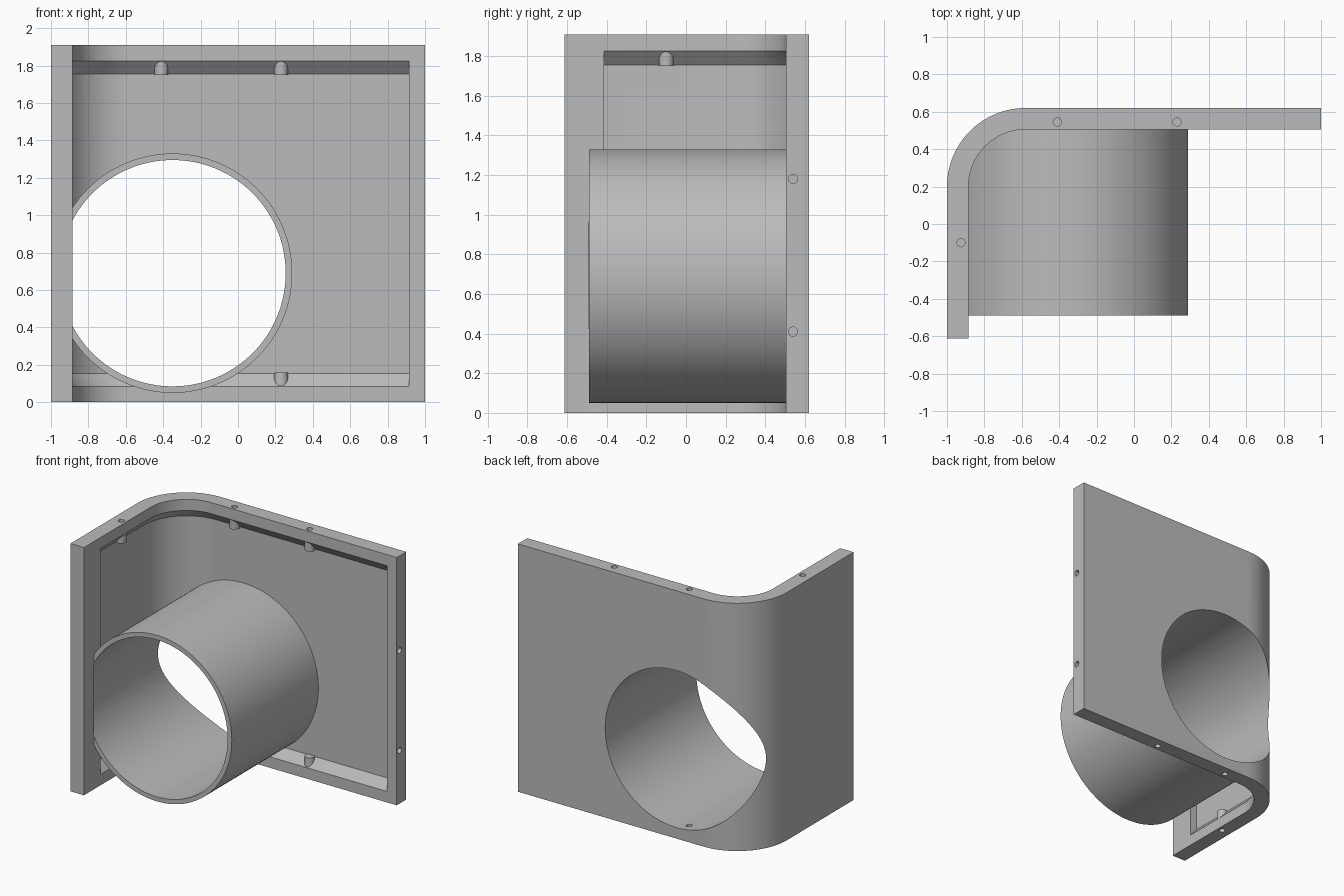
import bpy, bmesh, math
from mathutils import Matrix, Vector

if "Cube" in bpy.data.objects:
    bpy.data.objects.remove(bpy.data.objects["Cube"])

grey = bpy.data.materials.new("light_grey")
grey.use_nodes = True
COLOUR = (0.5, 0.5, 0.5, 1)
grey.diffuse_color = COLOUR
grey.node_tree.nodes["Principled BSDF"].inputs["Base Color"].default_value = COLOUR

HEIGHT = 1.91
FACE_X, FACE_Y, RADIUS = -0.885, 0.505, 0.305   # inner faces and inner corner radius
THICK = 0.115
AXIS = 0.04                                     # depth of the screw holes in the wall


def finish(bm, name):
    bmesh.ops.recalc_face_normals(bm, faces=bm.faces)
    mesh = bpy.data.meshes.new(name)
    bm.to_mesh(mesh)
    bm.free()
    mesh.materials.append(grey)
    obj = bpy.data.objects.new(name, mesh)
    bpy.context.collection.objects.link(obj)
    return obj


def sweep(name, section, start_y, end_x, steps=32):
    """Sweep a (depth, z) section along the inner face of the bent wall."""
    cx, cy = FACE_X + RADIUS, FACE_Y - RADIUS
    path = [(Vector((FACE_X, start_y, 0)), Vector((-1, 0, 0)))]
    for i in range(steps + 1):
        a = math.pi - math.pi / 2 * i / steps
        n = Vector((math.cos(a), math.sin(a), 0))
        path.append((Vector((cx, cy, 0)) + n * RADIUS, n))
    path.append((Vector((end_x, FACE_Y, 0)), Vector((0, 1, 0))))
    bm = bmesh.new()
    rings = [[bm.verts.new(p + n * t + Vector((0, 0, z))) for t, z in section]
             for p, n in path]
    k = len(section)
    for a, b in zip(rings, rings[1:]):
        for j in range(k):
            bm.faces.new((a[j], a[(j + 1) % k], b[(j + 1) % k], b[j]))
    bm.faces.new(rings[0])
    bm.faces.new(rings[-1])
    return finish(bm, name)


def rod(name, start, end, r1, r2=None, sides=24):
    """Cylinder or cone between two points."""
    start, end = Vector(start), Vector(end)
    d = end - start
    turn = d.to_track_quat('Z', 'Y').to_matrix().to_4x4()
    bm = bmesh.new()
    bmesh.ops.create_cone(bm, cap_ends=True, segments=sides, radius1=r1,
                          radius2=r1 if r2 is None else r2, depth=d.length,
                          matrix=Matrix.Translation((start + end) / 2) @ turn)
    return finish(bm, name)


def combine(target, tool, operation):
    mod = target.modifiers.new(operation.lower(), 'BOOLEAN')
    mod.operation, mod.object, mod.solver = operation, tool, 'EXACT'
    bpy.context.view_layer.objects.active = target
    bpy.ops.object.modifier_apply(modifier=mod.name)
    bpy.data.objects.remove(tool)


# Bent wall with a shallow framed recess on its inner side
wall = sweep("bent_wall_with_duct",
             [(0, 0), (THICK, 0), (THICK, HEIGHT), (0, HEIGHT)], -0.613, 1.0)
low, slope, deep = 0.085, 0.07, 0.06
recess = sweep("recess_cutter",
               [(-0.02, low), (0, low), (deep, low + slope),
                (deep, HEIGHT - low - slope), (0, HEIGHT - low), (-0.02, HEIGHT - low)],
               -0.413, 0.915)
combine(wall, recess, 'DIFFERENCE')

# Screw bosses along the top and bottom of the recess
screws = [(-0.41, FACE_Y + AXIS), (0.23, FACE_Y + AXIS), (FACE_X - AXIS, -0.1)]
ends = [(0, 1), (HEIGHT, -1)]
for x, y in screws:
    for z, s in ends:
        boss = rod("boss", (x, y, z + s * 0.04), (x, y, z + s * 0.16), 0.039, 0.036)
        combine(wall, boss, 'UNION')

# Round duct, trimmed to the rounded outside of the wall
DUCT_X, DUCT_Z = -0.35, 0.69
duct = rod("duct", (DUCT_X, -0.49, DUCT_Z), (DUCT_X, 0.61, DUCT_Z), 0.64, sides=128)
outline = sweep("outline_cutter",
                [(-0.3, -0.1), (THICK - 0.001, -0.1), (THICK - 0.001, 2), (-0.3, 2)],
                -0.8, 1.2)
core = rod("core", (DUCT_X + 0.15, -0.7, DUCT_Z), (DUCT_X + 0.15, 0.4, DUCT_Z), 0.9, sides=4)
bpy.data.objects.remove(core)
bm = bmesh.new()
bmesh.ops.create_cube(bm, size=1, matrix=Matrix.Translation((0.2, -0.2, 1))
                      @ Matrix.Diagonal((2, 1.2, 2.1, 1)))
combine(outline, finish(bm, "outline_fill"), 'UNION')
combine(duct, outline, 'INTERSECT')
combine(wall, duct, 'UNION')

# Bore through duct and wall
bore = rod("bore", (DUCT_X, -0.492, DUCT_Z), (DUCT_X, 0.8, DUCT_Z), 0.605, sides=128)
combine(wall, bore, 'DIFFERENCE')

# Screw holes in the top, bottom and side edges
for x, y in screws:
    for z, s in ends:
        hole = rod("hole", (x, y, z - s * 0.05), (x, y, z + s * 0.12), 0.022)
        combine(wall, hole, 'DIFFERENCE')
for z in (0.41, 1.18):
    hole = rod("hole", (0.93, FACE_Y + 0.035, z), (1.05, FACE_Y + 0.035, z), 0.023)
    combine(wall, hole, 'DIFFERENCE')

# Smooth the curved surfaces, keep the edges crisp
bpy.ops.object.select_all(action='DESELECT')
wall.select_set(True)
bpy.context.view_layer.objects.active = wall
bpy.ops.object.shade_smooth_by_angle(angle=math.radians(25))
